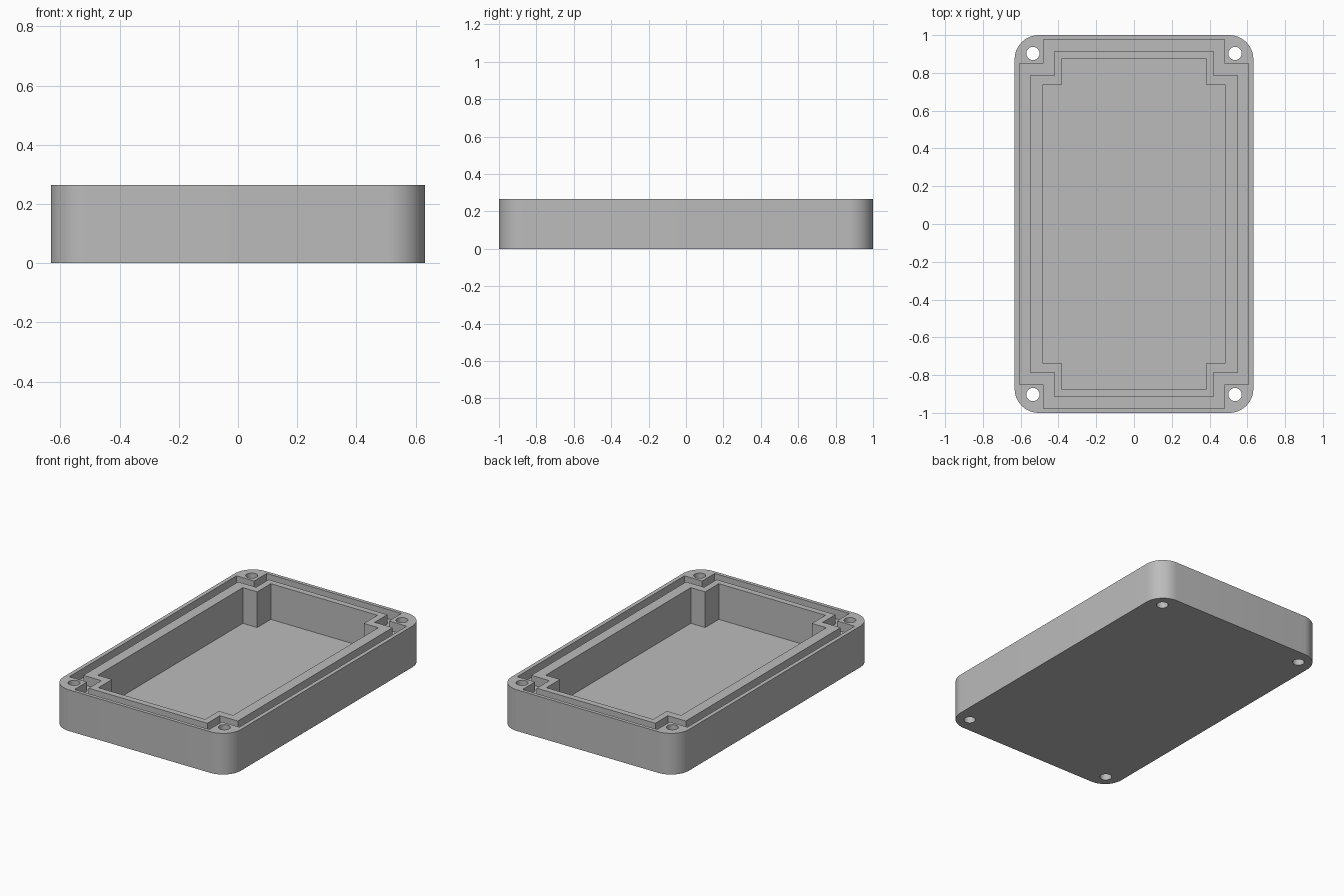
import bpy, bmesh, math

if "Cube" in bpy.data.objects:
    bpy.data.objects.remove(bpy.data.objects["Cube"])

HEIGHT = 0.265
FLOOR = 0.035
GROOVE_FLOOR = 0.205


def rounded_rect(hx, hy, r, steps=12):
    pts = []
    for q, (sx, sy) in enumerate([(1, 1), (-1, 1), (-1, -1), (1, -1)]):
        for i in range(steps + 1):
            a = (q + i / steps) * math.pi / 2
            pts.append((sx * (hx - r) + r * math.cos(a), sy * (hy - r) + r * math.sin(a)))
    return pts


def notched_rect(hx, hy, nx, ny):
    """Rectangle with a square notch in each corner."""
    quarter = [(hx, ny), (nx, ny), (nx, hy)]
    left = [(-x, y) for x, y in reversed(quarter)]
    half = quarter + left
    return half + [(-x, -y) for x, y in half]


def circle(cx, cy, r, n=32):
    return [(cx + r * math.cos(math.tau * i / n), cy + r * math.sin(math.tau * i / n)) for i in range(n)]


def prism(name, outline, z0, z1, inner=None):
    """Upright solid on an outline; an inner outline makes it a ring."""
    bm = bmesh.new()
    n = len(outline)

    def ring(pts, z):
        return [bm.verts.new((x, y, z)) for x, y in pts]

    def bridge(a, b):
        for i in range(n):
            j = (i + 1) % n
            bm.faces.new((a[i], a[j], b[j], b[i]))

    low, high = ring(outline, z0), ring(outline, z1)
    bridge(low, high)
    if inner:
        in_low, in_high = ring(inner, z0), ring(inner, z1)
        bridge(in_low, in_high)
        bridge(low, in_low)
        bridge(high, in_high)
    else:
        bm.faces.new(low)
        bm.faces.new(high)
    bmesh.ops.recalc_face_normals(bm, faces=bm.faces)
    mesh = bpy.data.meshes.new(name)
    bm.to_mesh(mesh)
    bm.free()
    obj = bpy.data.objects.new(name, mesh)
    bpy.context.collection.objects.link(obj)
    return obj


def cut(target, cutter):
    cutter.hide_render = True
    mod = target.modifiers.new("cut", 'BOOLEAN')
    mod.operation = 'DIFFERENCE'
    mod.solver = 'EXACT'
    mod.object = cutter
    bpy.context.view_layer.objects.active = target
    bpy.ops.object.modifier_apply(modifier=mod.name)
    bpy.data.objects.remove(cutter)


# Box body with rounded vertical corners
box = prism("enclosure_base", rounded_rect(0.632, 1.0, 0.128), 0, HEIGHT)

# Seal groove around the rim
groove = prism("groove_cutter", notched_rect(0.606, 0.977, 0.48, 0.85), GROOVE_FLOOR, HEIGHT + 0.1,
               notched_rect(0.55, 0.915, 0.422, 0.787))
cut(box, groove)

# Inner pocket
cut(box, prism("pocket_cutter", notched_rect(0.482, 0.876, 0.38, 0.738), FLOOR, HEIGHT + 0.1))

# Corner screw holes
for sx in (-1, 1):
    for sy in (-1, 1):
        cut(box, prism("hole_cutter", circle(sx * 0.535, sy * 0.903, 0.035), -0.1, HEIGHT + 0.1))

# Grey plastic
grey = bpy.data.materials.new("grey_plastic")
grey.use_nodes = True
colour = (0.5, 0.5, 0.5, 1)
grey.diffuse_color = colour
grey.node_tree.nodes["Principled BSDF"].inputs["Base Color"].default_value = colour
box.data.materials.clear()
box.data.materials.append(grey)

# Smooth rounded corners, sharp edges elsewhere
bpy.ops.object.select_all(action='DESELECT')
box.select_set(True)
bpy.context.view_layer.objects.active = box
bpy.ops.object.shade_smooth_by_angle(angle=math.radians(30))
